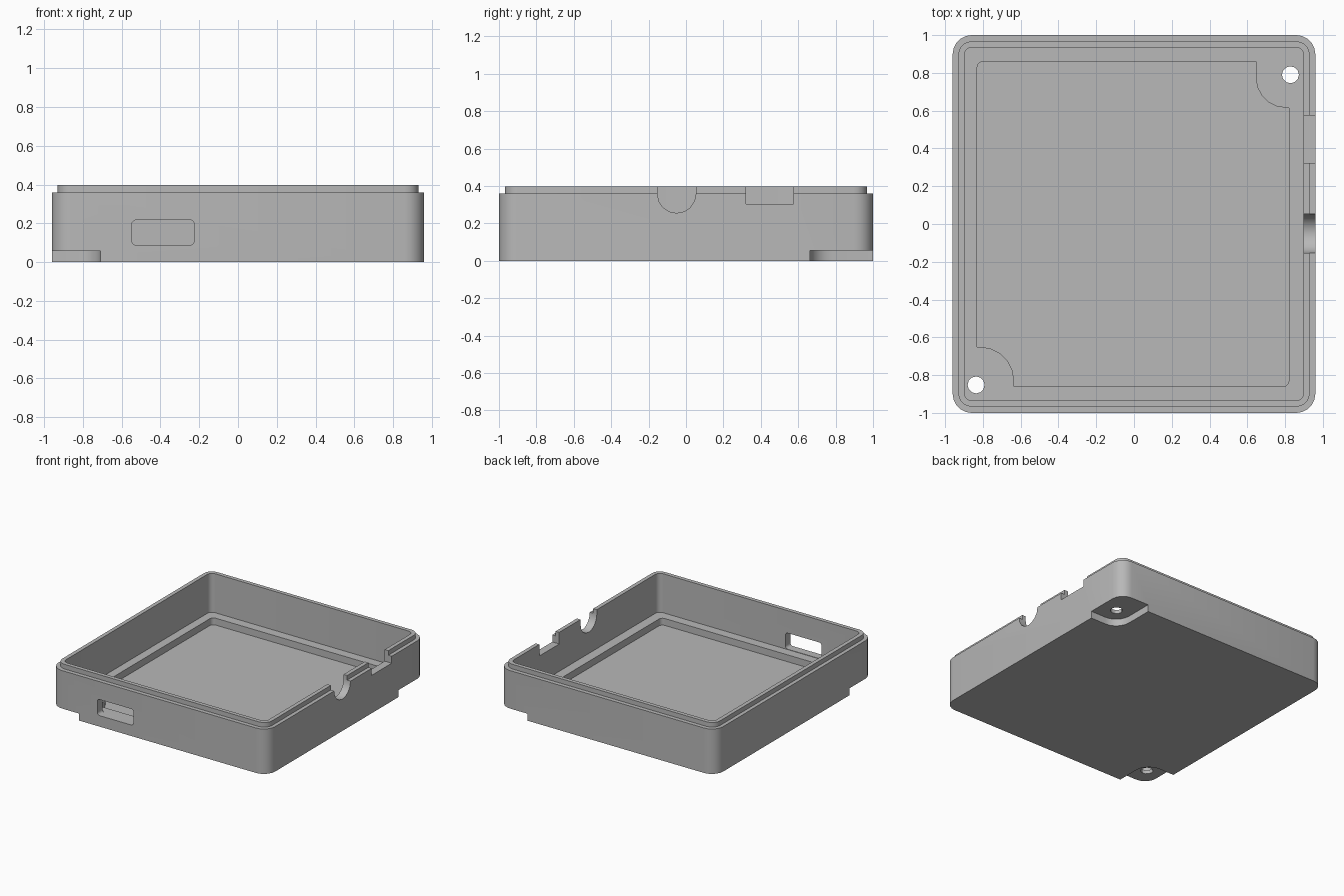
import bpy, bmesh, math
from mathutils import Vector

if "Cube" in bpy.data.objects:
    bpy.data.objects.remove(bpy.data.objects["Cube"])

grey = bpy.data.materials.new("plain grey")
grey.diffuse_color = (0.48, 0.48, 0.48, 1)
grey.use_nodes = True
grey.node_tree.nodes["Principled BSDF"].inputs["Base Color"].default_value = grey.diffuse_color


def fillet(corners, seg=5):
    """Round each right-angled corner (a, b, radius) of a closed outline."""
    out, n = [], len(corners)
    for i, (a, b, r) in enumerate(corners):
        p = Vector((a, b))
        if r == 0:
            out.append(p)
            continue
        d1 = (Vector(corners[i - 1][:2]) - p).normalized()
        d2 = (Vector(corners[(i + 1) % n][:2]) - p).normalized()
        c = p + (d1 + d2) * r
        for k in range(seg + 1):
            t = math.pi / 2 * k / seg
            out.append(c - r * (d2 * math.cos(t) + d1 * math.sin(t)))
    return out


def rect(a0, a1, b0, b1, r=0):
    return fillet([(a0, b0, r), (a1, b0, r), (a1, b1, r), (a0, b1, r)])


def circle(a, b, r, n):
    return [Vector((a + r * math.cos(2 * math.pi * i / n),
                    b + r * math.sin(2 * math.pi * i / n))) for i in range(n)]


def loft(name, rings):
    """Closed solid through a series of 3D rings, capped at both ends."""
    bm = bmesh.new()
    loops = [[bm.verts.new(p) for p in ring] for ring in rings]
    n = len(loops[0])
    for lo, hi in zip(loops, loops[1:]):
        for i in range(n):
            j = (i + 1) % n
            bm.faces.new((lo[i], lo[j], hi[j], hi[i]))
    bm.faces.new(loops[0][::-1])
    bm.faces.new(loops[-1])
    bmesh.ops.recalc_face_normals(bm, faces=bm.faces)
    me = bpy.data.meshes.new(name)
    bm.to_mesh(me)
    bm.free()
    me.materials.append(grey)
    ob = bpy.data.objects.new(name, me)
    bpy.context.collection.objects.link(ob)
    return ob


PLACE = {"x": lambda a, b, h: (h, a, b),
         "y": lambda a, b, h: (a, h, b),
         "z": lambda a, b, h: (a, b, h)}


def prism(name, outline, axis, h0, h1):
    return loft(name, [[PLACE[axis](p.x, p.y, h) for p in outline] for h in (h0, h1)])


# Tray shell: outer wall, stepped rim lip, inner wall, ledge level
levels = [(0.96, 1.0, 0.10, 0.0), (0.96, 1.0, 0.10, 0.36),
          (0.93, 0.967, 0.07, 0.36), (0.93, 0.967, 0.07, 0.397),
          (0.898, 0.935, 0.04, 0.397), (0.898, 0.935, 0.04, 0.085)]
tray = loft("tray", [[(p.x, p.y, z) for p in rect(-x, x, -y, y, r)]
                     for x, y, r, z in levels])

# Sunken floor that steps around two corner pads
pocket = fillet([(-0.83, -0.65, 0), (-0.635, -0.65, 0.18), (-0.635, -0.86, 0),
                 (0.82, -0.86, 0.03), (0.82, 0.615, 0), (0.645, 0.615, 0.16),
                 (0.645, 0.86, 0), (-0.83, 0.86, 0.03)])
# Thumb notch in the right wall: half circle with straight sides above
notch = [Vector((-0.05 + 0.103 * math.cos(t), 0.358 + 0.103 * math.sin(t)))
         for t in (math.pi + math.pi * i / 8 for i in range(9))]
notch += [Vector((0.053, 0.5)), Vector((-0.153, 0.5))]

cutters = [
    prism("floor_pocket", pocket, "z", 0.03, 0.3),
    # Foot recesses under two opposite corners
    prism("front_foot_recess", fillet([(-1.2, -1.2, 0), (-0.709, -1.2, 0),
          (-0.709, -0.70, 0.12), (-1.2, -0.70, 0)]), "z", -0.1, 0.056),
    prism("back_foot_recess", fillet([(1.2, 1.2, 0), (0.705, 1.2, 0),
          (0.705, 0.662, 0.12), (1.2, 0.662, 0)]), "z", -0.1, 0.056),
    # Screw holes
    prism("front_screw_hole", circle(-0.836, -0.852, 0.045, 12), "z", -0.2, 0.2),
    prism("back_screw_hole", circle(0.828, 0.79, 0.045, 12), "z", -0.2, 0.2),
    # Wall openings
    prism("port_slot", rect(-0.547, -0.226, 0.088, 0.217, 0.022), "y", -1.1, -0.89),
    prism("round_notch", notch, "x", 0.85, 1.1),
    prism("square_notch", rect(0.322, 0.575, 0.304, 0.5), "x", 0.85, 1.1),
]

bpy.context.view_layer.objects.active = tray
for cutter in cutters:
    cut = tray.modifiers.new(cutter.name, "BOOLEAN")
    cut.operation, cut.solver, cut.object = "DIFFERENCE", "EXACT", cutter
    bpy.ops.object.modifier_apply(modifier=cut.name)
    bpy.data.objects.remove(cutter)

tray.select_set(True)
bpy.ops.object.shade_smooth_by_angle(angle=math.radians(30))
